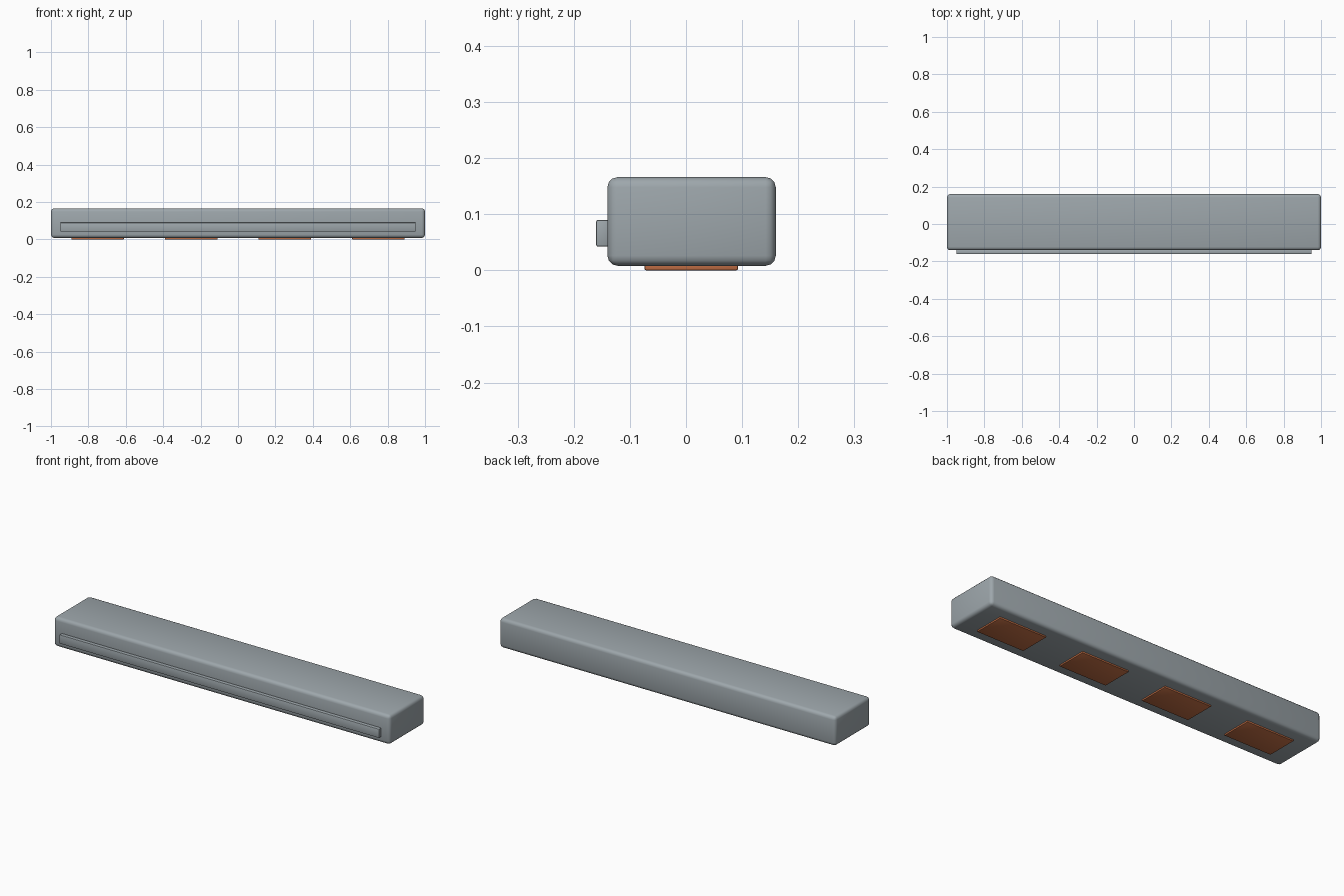
import bpy
import math

old = bpy.data.objects.get("Cube")
if old:
    bpy.data.objects.remove(old, do_unlink=True)


def material(name, rgb):
    m = bpy.data.materials.new(name)
    m.use_nodes = True
    m.diffuse_color = (*rgb, 1)
    m.node_tree.nodes["Principled BSDF"].inputs["Base Color"].default_value = (*rgb, 1)
    return m


def rounded_box(name, low, high, bevel, segments, mat):
    """Box between two corners with rounded edges."""
    bpy.ops.mesh.primitive_cube_add(size=1, location=[(a + b) / 2 for a, b in zip(low, high)])
    ob = bpy.context.object
    ob.name = ob.data.name = name
    ob.scale = [b - a for a, b in zip(low, high)]
    bpy.ops.object.transform_apply(location=False, rotation=False, scale=True)
    mod = ob.modifiers.new("Rounded edges", 'BEVEL')
    mod.width = bevel
    mod.segments = segments
    bpy.ops.object.modifier_apply(modifier=mod.name)
    bpy.ops.object.shade_smooth_by_angle(angle=math.radians(40))
    ob.data.materials.append(mat)
    return ob


grey = material("grey metal", (0.34, 0.385, 0.41))
copper = material("copper", (0.55, 0.16, 0.06))

# Main bar
rounded_box("bar_body", (-1, -0.14, 0.008), (1, 0.16, 0.166), 0.018, 3, grey)

# Raised strip along the front
rounded_box("front_strip", (-0.95, -0.16, 0.042), (0.95, -0.138, 0.09), 0.003, 2, grey)

# Row of contact pads underneath
for i in range(4):
    x = -0.75 + i * 0.5
    rounded_box(f"contact_pad_{i + 1}", (x - 0.14, -0.074, 0), (x + 0.14, 0.093, 0.016),
                0.003, 2, copper)
